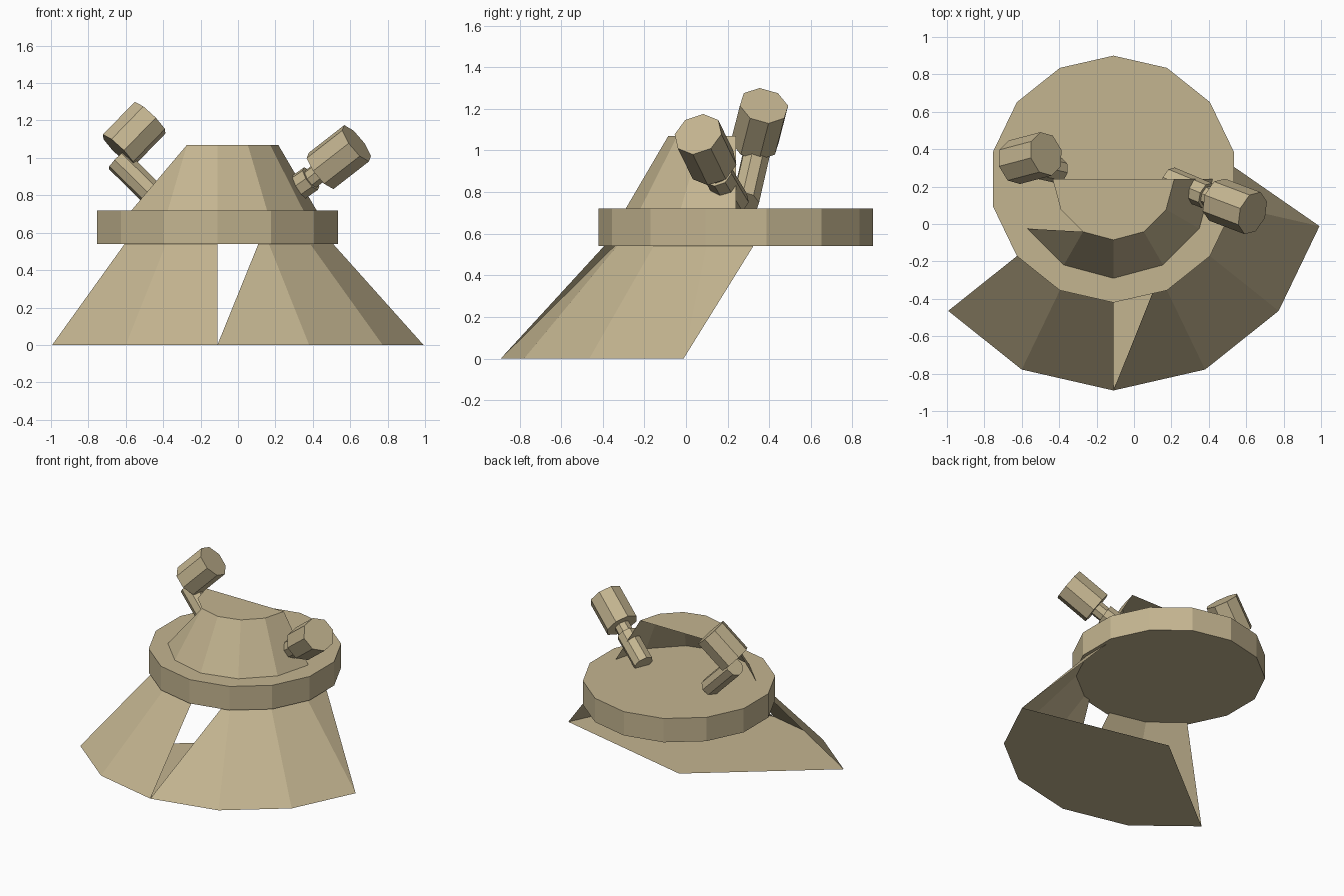
import bpy, math
from mathutils import Vector

if "Cube" in bpy.data.objects:
    bpy.data.objects.remove(bpy.data.objects["Cube"])

CX, CY = -0.11, 0.24          # shared vertical axis of disc, skirt and hood


def ring_point(r, step, sides, z):
    """Point on a ring; step 0 is the front, positive steps go right."""
    a = 2 * math.pi * step / sides
    return (CX + r * math.sin(a), CY - r * math.cos(a), z)


def make(name, faces):
    """Mesh from faces given as point lists, sharing equal points."""
    verts, index, polys = [], {}, []
    for face in faces:
        poly = []
        for p in face:
            key = tuple(round(c, 5) for c in p)
            if key not in index:
                index[key] = len(verts)
                verts.append(key)
            poly.append(index[key])
        polys.append(poly)
    mesh = bpy.data.meshes.new(name)
    mesh.from_pydata(verts, [], polys)
    obj = bpy.data.objects.new(name, mesh)
    bpy.context.collection.objects.link(obj)
    mat = bpy.data.materials.get("tan") or bpy.data.materials.new("tan")
    mat.diffuse_color = (0.55, 0.46, 0.28, 1)
    mat.use_nodes = True
    mat.node_tree.nodes["Principled BSDF"].inputs["Base Color"].default_value = mat.diffuse_color
    mesh.materials.append(mat)
    return obj


def rod(name, start, end, r, sides=8):
    """Flat sided cylinder between two points."""
    start, end = Vector(start), Vector(end)
    q = (end - start).to_track_quat('Z', 'Y')
    rings = []
    for c in (start, end):
        rings.append([c + q @ Vector((r * math.cos(2 * math.pi * i / sides),
                                      r * math.sin(2 * math.pi * i / sides), 0))
                      for i in range(sides)])
    a, b = rings
    faces = [[a[i], a[(i + 1) % sides], b[(i + 1) % sides], b[i]] for i in range(sides)]
    return make(name, faces + [a[::-1], b])


# round platform
low = [ring_point(0.66, i, 14, 0.54) for i in range(14)]
high = [ring_point(0.66, i, 14, 0.72) for i in range(14)]
make("platform", [low[::-1], high] +
     [[low[i], low[(i + 1) % 14], high[(i + 1) % 14], high[i]] for i in range(14)])

# open skirt below, with a wedge gap at the front
def sb(i): return ring_point(1.13, i, 14, 0)
def st(i): return ring_point(0.57, i, 14, 0.61)

skirt = [[sb(i), sb(i + 1), st(i + 1), st(i)] for i in (-2, -1)]
for i in range(3):
    skirt.append([sb(i), sb(i + 1), st(i + 1)])
    skirt.append([sb(i + 1), st(i + 2), st(i + 1)])
skirt.append([(CX, CY, 0)] + [sb(i) for i in range(3, -3, -1)])
make("skirt", skirt)

# half cone hood above, open at the back and left
def hb(i): return ring_point(0.53, i, 12, 0.72)
def ht(i): return ring_point(0.325, i, 12, 1.07)

hood = [[hb(i), hb(i + 1), ht(i + 1), ht(i)] for i in (-1, 0, 1, 2)]
hood.append([hb(-2), hb(-1), ht(-1)])
hood.append([ht(i) for i in range(-3, 4)])
make("hood", hood)

# right lamp
rod("right_stalk", (0.19, 0.235, 0.75), (0.39, 0.152, 0.889), 0.072)
rod("right_neck", (0.38, 0.156, 0.88), (0.46, 0.124, 0.942), 0.055)
rod("right_lamp", (0.444, 0.13, 0.93), (0.634, 0.058, 1.078), 0.12)

# left lamp
rod("left_stalk", (-0.40, 0.285, 0.75), (-0.645, 0.34, 0.99), 0.068)
rod("left_lamp", (-0.64, 0.33, 1.04), (-0.47, 0.375, 1.215), 0.12)
